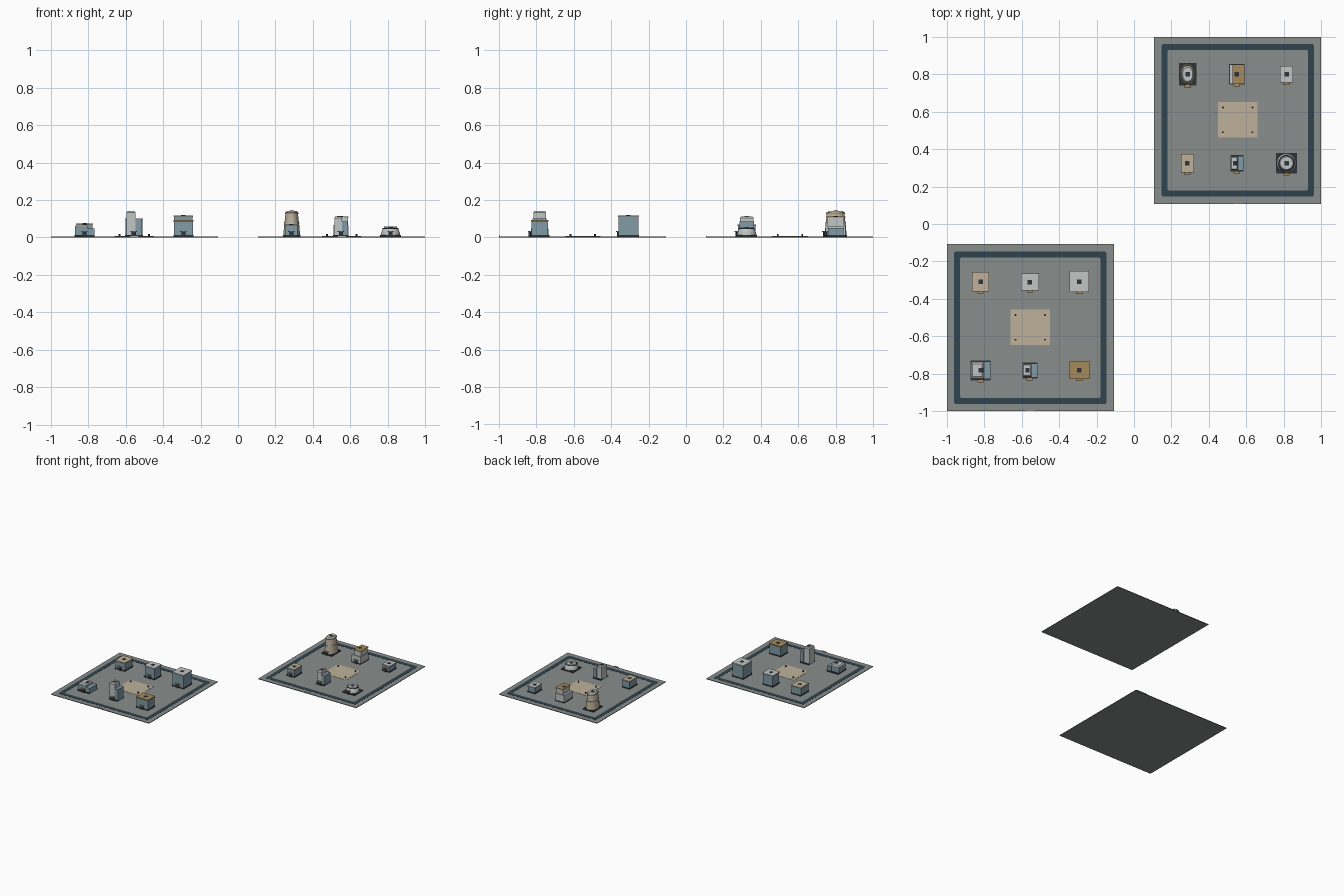
import bpy, bmesh, math

if "Cube" in bpy.data.objects:
    bpy.data.objects.remove(bpy.data.objects["Cube"])

def mat(name, r, g, b):
    m = bpy.data.materials.new(name)
    m.diffuse_color = (r ** 2.2, g ** 2.2, b ** 2.2, 1)
    m.use_nodes = True
    m.node_tree.nodes["Principled BSDF"].inputs["Base Color"].default_value = m.diffuse_color
    return m

PLATE = mat("plate_grey", .53, .55, .54)
ROAD = mat("road_slate", .20, .27, .31)
DARK = mat("dark_trim", .20, .22, .24)
BLUE = mat("blue_wall", .50, .60, .64)
GREY = mat("pale_grey", .75, .77, .76)
TAN = mat("tan", .74, .69, .60)
OCHRE = mat("ochre", .64, .54, .36)
G = 0.005  # top of the plates

def finish(bm, name, m):
    bmesh.ops.recalc_face_normals(bm, faces=bm.faces)
    me = bpy.data.meshes.new(name)
    bm.to_mesh(me)
    bm.free()
    me.materials.append(m)
    ob = bpy.data.objects.new(name, me)
    bpy.context.collection.objects.link(ob)
    return ob

def loft(name, x, y, levels, m, sides=4):
    """Stack of rings (half_x, half_y, z); 4 sides = box, more = ellipse."""
    bm = bmesh.new()
    rings = []
    for hx, hy, z in levels:
        k = math.sqrt(2) if sides == 4 else 1
        off = math.pi / sides
        rings.append([bm.verts.new((x + hx * k * math.cos(off + i * math.tau / sides),
                                    y + hy * k * math.sin(off + i * math.tau / sides), z))
                      for i in range(sides)])
    for a, b in zip(rings, rings[1:]):
        for i in range(sides):
            j = (i + 1) % sides
            bm.faces.new((a[i], a[j], b[j], b[i]))
    bm.faces.new(rings[0][::-1])
    bm.faces.new(rings[-1])
    return finish(bm, name, m)

def box(name, x, y, sx, sy, z0, z1, m):
    return loft(name, x, y, [(sx / 2, sy / 2, z0), (sx / 2, sy / 2, z1)], m)

def dressing(name, x, y, sx, sy, top):
    """Dark plinth, front door with canopy, and roof hatch."""
    box(name + "_plinth", x, y, sx, sy, G, G + .007, DARK)
    box(name + "_door", x, y - sy / 2 - .002, .022, .008, G, G + .025, DARK)
    box(name + "_canopy", x, y - sy / 2 - .004, .034, .014, G + .025, G + .030, OCHRE)
    box(name + "_roof_hatch", x, y, .024, .024, top - .001, top + .002, DARK)

def block(name, x, y, sx, sy, h, wall, roof):
    """Plain box building with a shadow band under its roof slab."""
    box(name + "_wall", x, y, sx - .006, sy - .006, G, h - .006, wall)
    box(name + "_band", x, y, sx - .003, sy - .003, h - .010, h - .006, DARK)
    box(name + "_roof", x, y, sx, sy, h - .006, h, roof)
    dressing(name, x, y, sx, sy, h)

def stepped(name, x, y, sx, sy, h, low, split):
    """Tall pale block on the left with a lower blue wing on the right."""
    tx = x - sx / 2 + split / 2
    ty = sy * .80
    loft(name + "_tower", tx, y, [(split / 2, ty / 2, G), (split / 2, ty / 2, h - .008),
                                  (split / 2 - .006, ty / 2 - .006, h)], GREY)
    w = sx - split
    box(name + "_wing", x + sx / 2 - w / 2, y, w, sy * .88, G, low, BLUE)
    dressing(name, x, y, sx, sy, .02)
    box(name + "_tower_hatch", tx + .003, y, .022, .024, h - .001, h + .002, DARK)

def district(name, cx, cy):
    box(name + "_plate", cx, cy, .892, .892, 0, G, PLATE)
    # road ring made of four mitred strips in one mesh
    bm = bmesh.new()
    loops = []
    for h, z in ((.408, G), (.408, G + .001), (.376, G + .001), (.376, G)):
        c = .008
        pts = [(h, -h + c), (h, h - c), (h - c, h), (-h + c, h),
               (-h, h - c), (-h, -h + c), (-h + c, -h), (h - c, -h)]
        loops.append([bm.verts.new((cx + px, cy + py, z)) for px, py in pts])
    for k in range(4):
        a, b = loops[k], loops[(k + 1) % 4]
        for i in range(8):
            j = (i + 1) % 8
            bm.faces.new((a[i], a[j], b[j], b[i]))
    finish(bm, name + "_road_ring", ROAD)
    # central plaza, corner posts, front edge marker
    box(name + "_plaza", cx, cy + .002, .21, .19, G, G + .0015, TAN)
    for sx in (-1, 1):
        for sy in (-1, 1):
            loft(name + "_plaza_post", cx + .079 * sx, cy + .002 + .066 * sy,
                 [(.005, .005, G), (.005, .005, .017)], DARK, 8)
    box(name + "_edge_marker", cx, cy - .443, .045, .005, G, .011, GREY)

district("south_west", -.554, -.554)
district("north_east", .554, .554)

# south-west buildings
block("tan_house", -.82, -.308, .09, .105, .075, BLUE, TAN)
block("blue_office", -.556, -.31, .095, .09, .10, BLUE, GREY)
block("tall_office", -.292, -.308, .105, .112, .118, BLUE, GREY)
block("ochre_store", -.292, -.782, .108, .092, .092, BLUE, OCHRE)
stepped("slim_tower", -.557, -.782, .08, .085, .14, .10, .05)

# low workshop: blue main hall with pale sloped roof and a side wing
box("workshop_hall", -.837, -.782, .068, .085, G, .058, BLUE)
loft("workshop_roof", -.837, -.782, [(.035, .044, .056), (.035, .044, .060), (.026, .033, .068)], GREY)
box("workshop_wing", -.785, -.782, .036, .095, G, .048, BLUE)
dressing("workshop", -.82, -.782, .105, .106, .069)

# north-east buildings
block("tan_cottage", .285, .325, .07, .10, .07, BLUE, TAN)
block("small_house", .815, .80, .07, .09, .057, BLUE, GREY)
stepped("narrow_tower", .55, .325, .07, .09, .112, .085, .042)

# annex building: pale low base with ochre-topped upper block
box("annex_base", .55, .80, .08, .106, G, .066, GREY)
box("annex_upper", .557, .80, .060, .090, .066, .106, GREY)
box("annex_roof", .558, .80, .064, .104, .106, .112, OCHRE)
dressing("annex", .55, .80, .082, .108, .112)

# low round hall
loft("round_hall_body", .815, .325, [(.053, .053, G), (.050, .050, .025),
     (.042, .042, .047)], GREY, 20)
loft("round_hall_rim", .815, .325, [(.043, .043, .045), (.043, .043, .049)], DARK, 20)
loft("round_hall_roof", .815, .325, [(.039, .039, .048), (.034, .034, .053)], GREY, 20)
dressing("round_hall", .815, .325, .11, .11, .053)

# tall tapered elliptical tower
loft("oval_tower_lower", .287, .80, [(.046, .060, G), (.040, .054, .075)], TAN, 20)
loft("oval_tower_ledge", .287, .80, [(.043, .057, .073), (.043, .057, .079)], GREY, 20)
loft("oval_tower_upper", .287, .80, [(.039, .053, .078), (.034, .048, .126)], TAN, 20)
loft("oval_tower_rim", .287, .80, [(.037, .051, .125), (.037, .051, .132)], OCHRE, 20)
loft("oval_tower_cap", .287, .80, [(.034, .047, .131), (.027, .038, .142)], GREY, 20)
dressing("oval_tower", .287, .80, .095, .122, .142)
